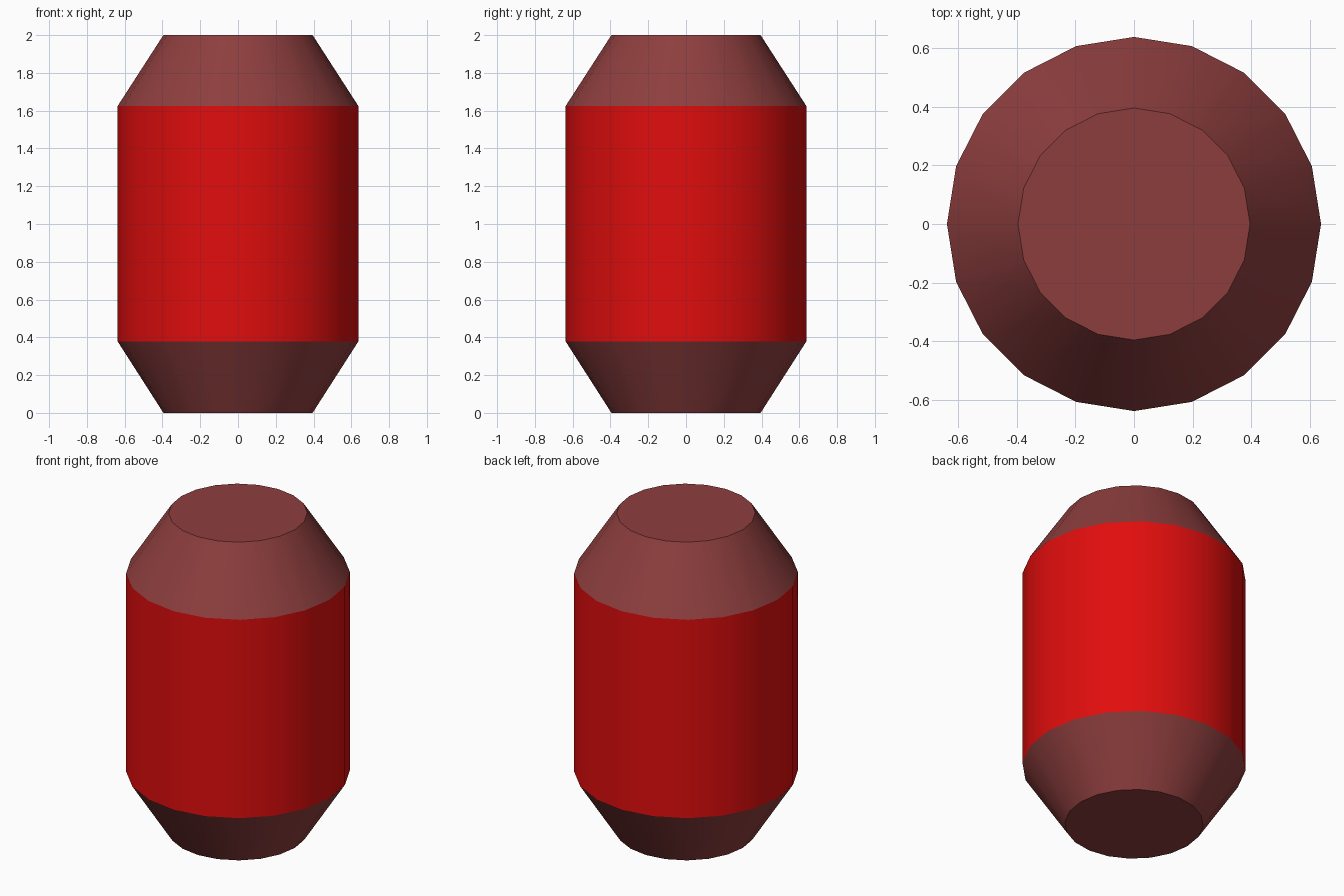
import bpy, bmesh
from math import sin, cos, pi, radians

if "Cube" in bpy.data.objects:
    bpy.data.objects.remove(bpy.data.objects["Cube"])

SIDES = 20
PROFILE = [(0.395, 0.0), (0.637, 0.378), (0.637, 1.625), (0.395, 2.0)]  # radius, z


def material(name, color):
    mat = bpy.data.materials.new(name)
    mat.diffuse_color = color
    mat.use_nodes = True
    mat.node_tree.nodes["Principled BSDF"].inputs["Base Color"].default_value = mat.diffuse_color
    return mat


bm = bmesh.new()
rings = [[bm.verts.new((r * cos(2 * pi * i / SIDES), r * sin(2 * pi * i / SIDES), z))
          for i in range(SIDES)] for r, z in PROFILE]

# Sloped ends (slot 0) and straight drum wall (slot 1)
for k, (low, high) in enumerate(zip(rings, rings[1:])):
    for i in range(SIDES):
        j = (i + 1) % SIDES
        face = bm.faces.new((low[i], low[j], high[j], high[i]))
        face.material_index = 1 if k == 1 else 0

# Flat bottom and top
bm.faces.new(rings[0][::-1])
bm.faces.new(rings[-1])

mesh = bpy.data.meshes.new("barrel")
bm.to_mesh(mesh)
bm.free()
mesh.materials.append(material("dull_maroon", (0.27, 0.048, 0.048, 1)))
mesh.materials.append(material("bright_red", (0.75, 0.004, 0.004, 1)))

barrel = bpy.data.objects.new("barrel", mesh)
bpy.context.collection.objects.link(barrel)
bpy.context.view_layer.objects.active = barrel
barrel.select_set(True)
bpy.ops.object.shade_smooth_by_angle(angle=radians(25))
